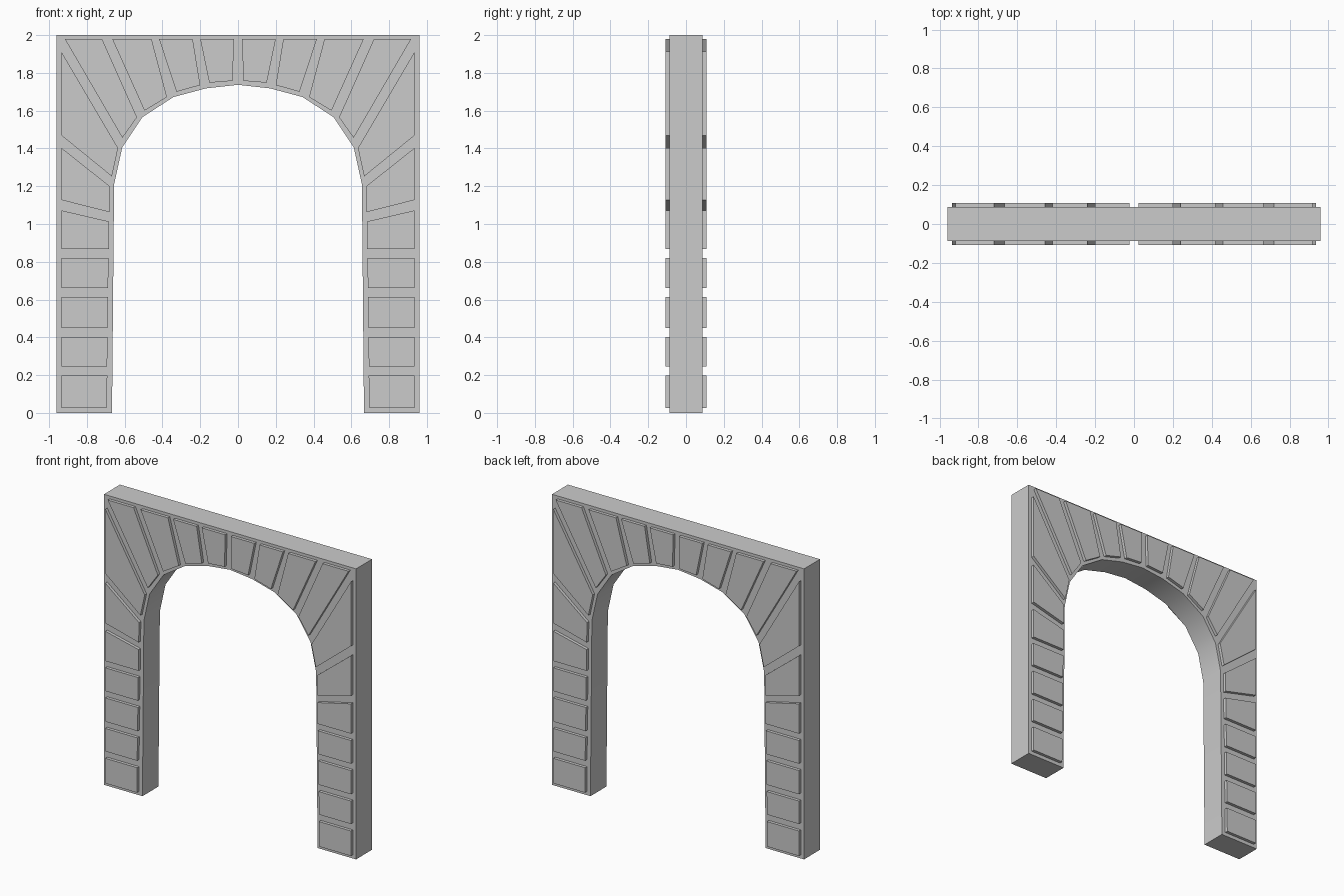
import bpy, bmesh

if "Cube" in bpy.data.objects:
    bpy.data.objects.remove(bpy.data.objects["Cube"])

HALF_DEPTH = 0.087   # arch wall half thickness
RAISED = 0.108       # outer face of the raised stones


def prism(name, outline, y0, y1):
    """Extrude an x/z outline along y."""
    bm = bmesh.new()
    face = bm.faces.new([bm.verts.new((x, y0, z)) for x, z in outline])
    ext = bmesh.ops.extrude_face_region(bm, geom=[face])
    verts = [v for v in ext["geom"] if isinstance(v, bmesh.types.BMVert)]
    bmesh.ops.translate(bm, verts=verts, vec=(0, y1 - y0, 0))
    bmesh.ops.recalc_face_normals(bm, faces=bm.faces)
    mesh = bpy.data.meshes.new(name)
    bm.to_mesh(mesh)
    bm.free()
    obj = bpy.data.objects.new(name, mesh)
    bpy.context.collection.objects.link(obj)
    return obj


# Arch wall: right half of the opening, mirrored into a full outline
opening = [(0.667, 0), (0.656, 1.21), (0.613, 1.405), (0.507, 1.565),
           (0.342, 1.672), (0.17, 1.718)]
outline = ([(-0.96, 0), (-0.96, 2), (0.96, 2), (0.96, 0)] + opening
           + [(0, 1.737)] + [(-x, z) for x, z in reversed(opening)])
wall = prism("arch_wall", outline, -HALF_DEPTH, HALF_DEPTH)
bpy.context.view_layer.objects.active = wall
wall.select_set(True)
bpy.ops.object.shade_smooth_by_angle(angle=0.6)

# Raised stones: rectangular pillar courses on the left side
EDGE, TOP = -0.935, 1.98
stones = [[(EDGE, lo), (EDGE, hi), (x, hi), (x - 0.003, lo)]
          for lo, hi, x in [(0.025, 0.197, -0.692), (0.245, 0.403, -0.690),
                            (0.45, 0.613, -0.687), (0.66, 0.82, -0.685)]]
# Wedge stones fanning round the arch
stones += [
    [(EDGE, 0.867), (EDGE, 1.072), (-0.682, 1.013), (-0.683, 0.867)],
    [(EDGE, 1.127), (EDGE, 1.403), (-0.679, 1.2), (-0.681, 1.063)],
    [(EDGE, 1.469), (EDGE, 1.912), (-0.635, 1.402), (-0.668, 1.252)],
    [(-0.917, TOP), (-0.72, TOP), (-0.535, 1.565), (-0.612, 1.456)],
    [(-0.666, TOP), (-0.458, TOP), (-0.376, 1.672), (-0.495, 1.6)],
    [(-0.418, TOP), (-0.24, TOP), (-0.2, 1.735), (-0.326, 1.7)],
    [(-0.2, TOP), (-0.022, TOP), (-0.028, 1.758), (-0.152, 1.748)],
]

# Each stone repeats left/right and front/back
for i, stone in enumerate(stones):
    for sx, side in ((1, "left"), (-1, "right")):
        for sy, face in ((-1, "front"), (1, "back")):
            prism(f"{face}_stone_{side}_{i + 1}", [(x * sx, z) for x, z in stone],
                  sy * (HALF_DEPTH - 0.003), sy * RAISED)
